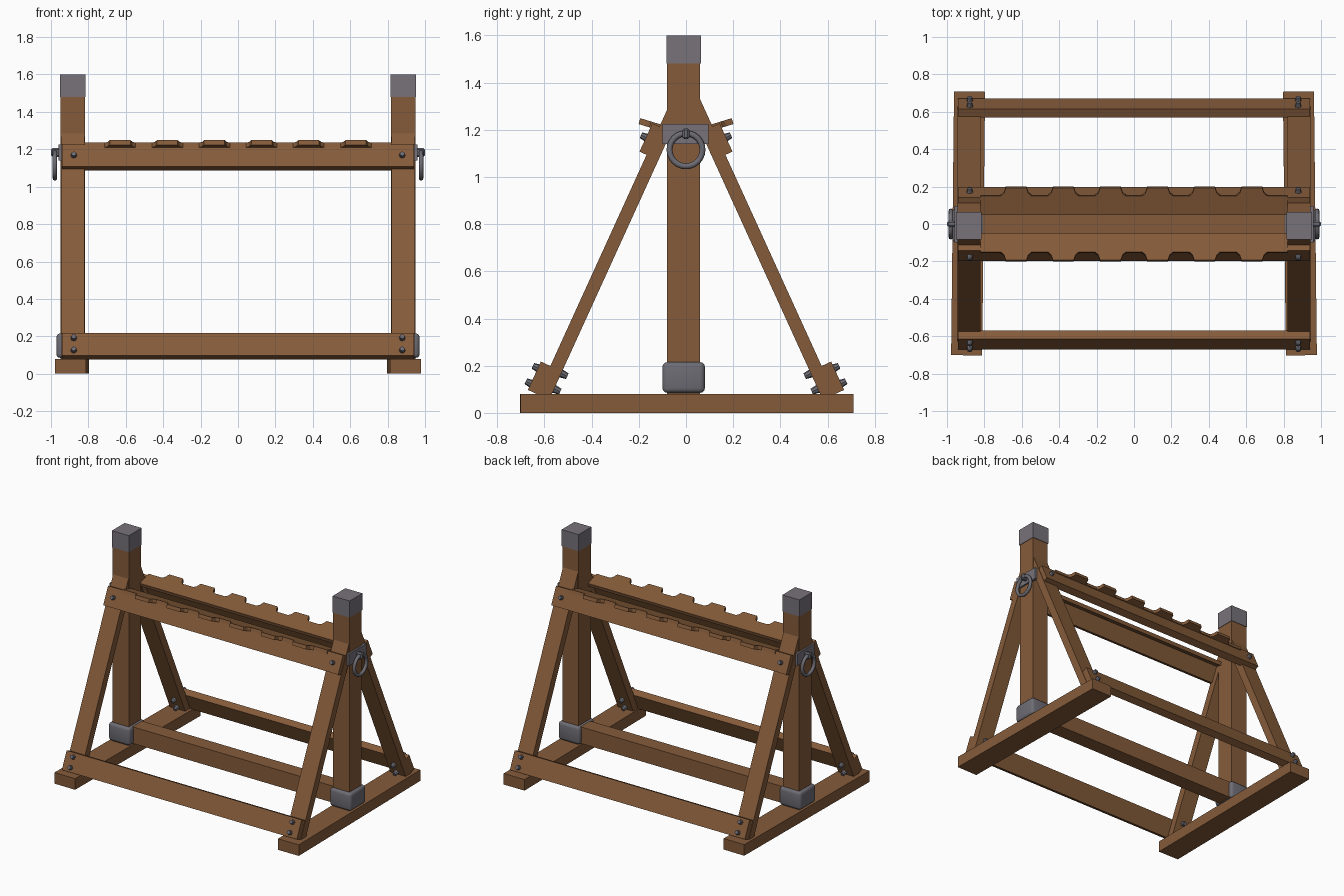
import bpy, bmesh, math
from mathutils import Matrix, Vector

if "Cube" in bpy.data.objects:
    bpy.data.objects.remove(bpy.data.objects["Cube"])


def material(name, rgb):
    m = bpy.data.materials.new(name)
    m.diffuse_color = (*rgb, 1)
    m.use_nodes = True
    m.node_tree.nodes["Principled BSDF"].inputs["Base Color"].default_value = m.diffuse_color
    return m


WOOD = material("brown wood", (0.235, 0.105, 0.042))
STEEL = material("grey steel cap", (0.185, 0.17, 0.195))
IRON = material("dark iron", (0.155, 0.15, 0.175))
LEAN = math.radians(24.5)     # lean of the legs
TILT = math.radians(17)       # tilt of the notched shelves


def finish(name, bm, mat, loc, rx=0, rz=0, smooth=False):
    bmesh.ops.recalc_face_normals(bm, faces=bm.faces)
    me = bpy.data.meshes.new(name)
    bm.to_mesh(me)
    bm.free()
    me.materials.append(mat)
    ob = bpy.data.objects.new(name, me)
    bpy.context.collection.objects.link(ob)
    ob.location = loc
    ob.rotation_euler = (rx, 0, rz)
    if smooth:
        for p in me.polygons:
            p.use_smooth = True
    return ob


def box(name, loc, size, mat=WOOD, rx=0, rz=0, bevel=0, segs=1):
    bm = bmesh.new()
    bmesh.ops.create_cube(bm, size=1, matrix=Matrix.Diagonal((*size, 1)))
    if bevel:
        bmesh.ops.bevel(bm, geom=bm.edges[:], offset=bevel, segments=segs,
                        profile=0.5, affect='EDGES')
    return finish(name, bm, mat, loc, rx, rz, smooth=segs > 1)


def bolt(name, x, y, z, outward, rx):
    # short domed head whose axis is the board's local y
    bm = bmesh.new()
    turn = Matrix.Rotation(-outward * math.pi / 2, 4, 'X')
    bmesh.ops.create_cone(bm, cap_ends=True, segments=8, radius1=0.018,
                          radius2=0.013, depth=0.03, matrix=turn)
    finish(name, bm, IRON, (x, y, z), rx)


def ring(name, loc, major, minor, n=24, k=8):
    # torus standing in the y-z plane
    bm = bmesh.new()
    grid = []
    for i in range(n):
        a = 2 * math.pi * i / n
        row = []
        for j in range(k):
            b = 2 * math.pi * j / k
            r = major + minor * math.cos(b)
            row.append(bm.verts.new((minor * math.sin(b), r * math.cos(a), r * math.sin(a))))
        grid.append(row)
    for i in range(n):
        for j in range(k):
            p, q = grid[i], grid[(i + 1) % n]
            bm.faces.new((p[j], q[j], q[(j + 1) % k], p[(j + 1) % k]))
    finish(name, bm, IRON, loc, smooth=True)


def notched_shelf(name, s):
    # plank outline with six teeth along the outer edge
    pts = [(0.82, 0), (-0.82, 0), (-0.82, 0.105)]
    for i in range(6):
        c = (i - 2.5) * 0.252
        pts += [(c - 0.083, 0.105), (c - 0.066, 0.12), (c - 0.055, 0.152),
                (c + 0.055, 0.152), (c + 0.066, 0.12), (c + 0.083, 0.105)]
    pts.append((0.82, 0.105))
    bm = bmesh.new()
    f = bm.faces.new([bm.verts.new((x, s * v, -0.013)) for x, v in pts])
    ext = bmesh.ops.extrude_face_region(bm, geom=[f])
    bmesh.ops.translate(bm, vec=Vector((0, 0, 0.026)),
                        verts=[g for g in ext['geom'] if isinstance(g, bmesh.types.BMVert)])
    finish(name, bm, WOOD, (0, s * 0.052, 1.192), s * TILT)


# end frames, left and right
for side, t in (("left", -1), ("right", 1)):
    x = t * 0.883
    box(side + "_foot", (t * 0.887, 0.003, 0.04), (0.166, 1.41, 0.08), rz=t * 0.011)
    box(side + "_post", (x, -0.01, 0.78), (0.13, 0.14, 1.44))
    box(side + "_post_cap", (x, -0.01, 1.54), (0.136, 0.146, 0.12), STEEL)
    box(side + "_post_band", (t * 0.885, -0.01, 0.15), (0.172, 0.18, 0.13), IRON,
        bevel=0.02, segs=3)
    # ring and its mount on the outer face
    box(side + "_ring_plate", (t * 0.95, -0.002, 1.182), (0.02, 0.196, 0.086), STEEL)
    box(side + "_ring_staple", (t * 0.976, 0, 1.183), (0.048, 0.03, 0.046), IRON, bevel=0.008)
    ring(side + "_pull_ring", (t * 0.979, 0, 1.115), 0.07, 0.0125)

# sloping legs, rails, shelves and bolts, front and back
for face, s in (("front", -1), ("back", 1)):
    rx = s * LEAN
    n = Vector((0, s * math.cos(LEAN), math.sin(LEAN)))     # outward from leg face
    u = Vector((0, -s * math.sin(LEAN), math.cos(LEAN)))    # up along the leg
    base = Vector((0, s * 0.608, 0.06))
    low = Vector((0, s * 0.62, 0.147))
    top = Vector((0, s * 0.147, 1.157))
    box(face + "_lower_rail", low, (1.88, 0.05, 0.132), rx=rx)
    box(face + "_upper_rail", top, (1.88, 0.05, 0.132), rx=rx)
    notched_shelf(face + "_notched_shelf", s)
    for side, t in (("left", -1), ("right", 1)):
        tag = face + "_" + side
        c = base + u * 0.695
        box(tag + "_leg", (t * 0.882, c.y, c.z), (0.122, 0.055, 1.39), rx=rx)
        for k, d in enumerate((-0.036, 0.036)):
            p = low + u * d
            o, i = p + n * 0.033, p - n * 0.088 + u * 0.02
            bolt(f"{tag}_outer_bolt_{k}", t * 0.878, o.y, o.z, s, rx)
            bolt(f"{tag}_inner_bolt_{k}", t * 0.878, i.y, i.z, -s, rx)
        o = top + n * 0.033
        bolt(tag + "_upper_bolt", t * 0.878, o.y, o.z, s, rx)

# centre beam low between the posts
box("centre_beam", (0, 0, 0.15), (1.66, 0.11, 0.12))
